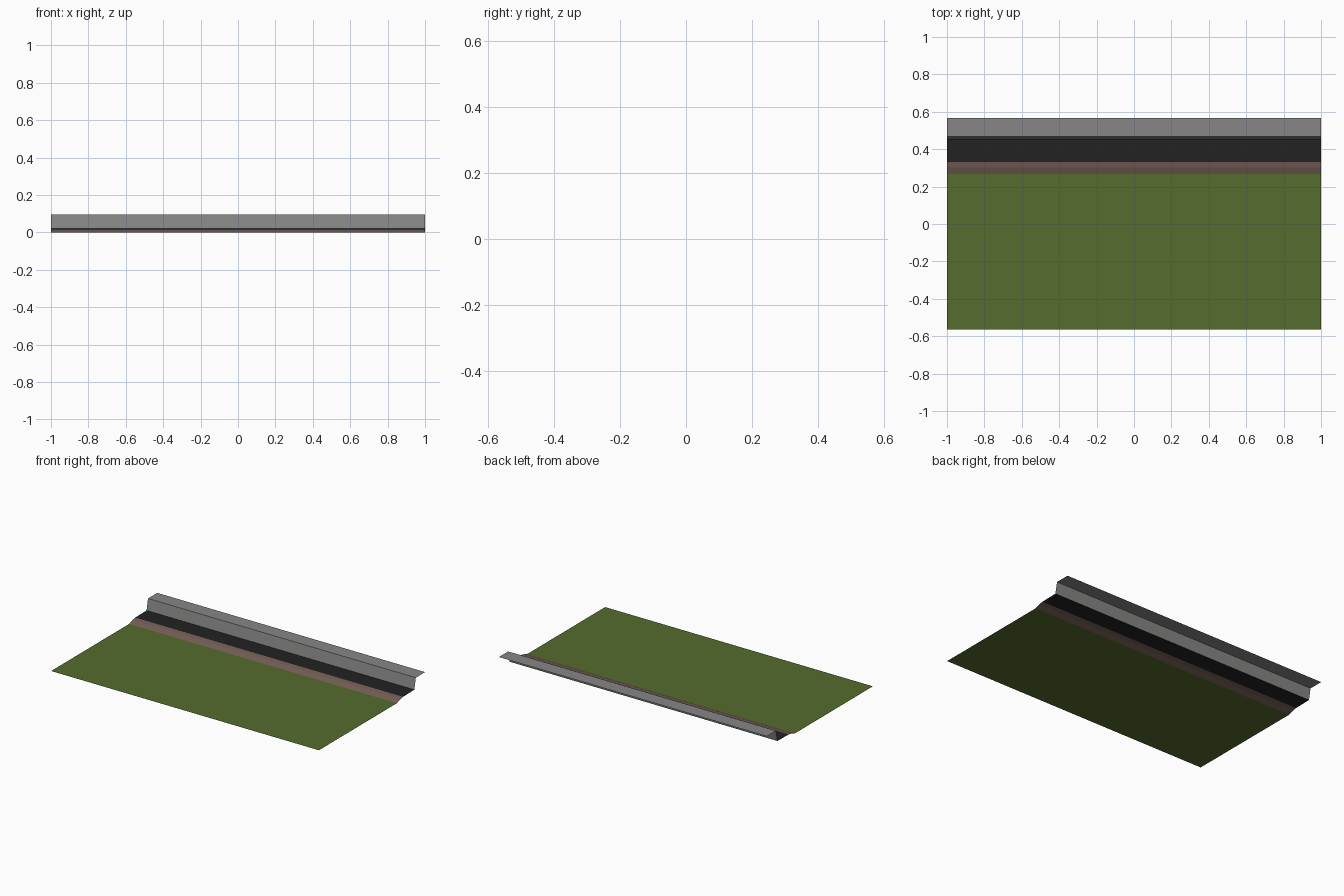
import bpy

if "Cube" in bpy.data.objects:
    bpy.data.objects.remove(bpy.data.objects["Cube"])


def material(name, rgb):
    m = bpy.data.materials.new(name)
    m.diffuse_color = (*rgb, 1)
    m.use_nodes = True
    m.node_tree.nodes["Principled BSDF"].inputs["Base Color"].default_value = m.diffuse_color
    return m


def strip(name, profile, mat):
    """Sweep an open (y, z) profile along x as a thin sheet."""
    verts = [(x, y, z) for y, z in profile for x in (-1, 1)]
    faces = [(2 * i, 2 * i + 1, 2 * i + 3, 2 * i + 2) for i in range(len(profile) - 1)]
    mesh = bpy.data.meshes.new(name)
    mesh.from_pydata(verts, [], faces)
    mesh.materials.append(mat)
    obj = bpy.data.objects.new(name, mesh)
    bpy.context.collection.objects.link(obj)
    return obj


grass = material("olive green", (0.093, 0.15, 0.027))
soil = material("dull brown", (0.171, 0.112, 0.091))
asphalt = material("near black", (0.016, 0.016, 0.016))
concrete = material("grey", (0.235, 0.238, 0.232))

# Flat lawn, sloped earth shoulder, road surface, kerb with pavement
strip("lawn", [(-0.565, 0), (0.267, 0)], grass)
strip("shoulder", [(0.267, 0), (0.303, 0.013), (0.332, 0.018)], soil)
strip("road", [(0.332, 0.018), (0.453, 0.02)], asphalt)
strip("kerb_and_pavement", [(0.453, 0.02), (0.468, 0.095), (0.567, 0.095)], concrete)
